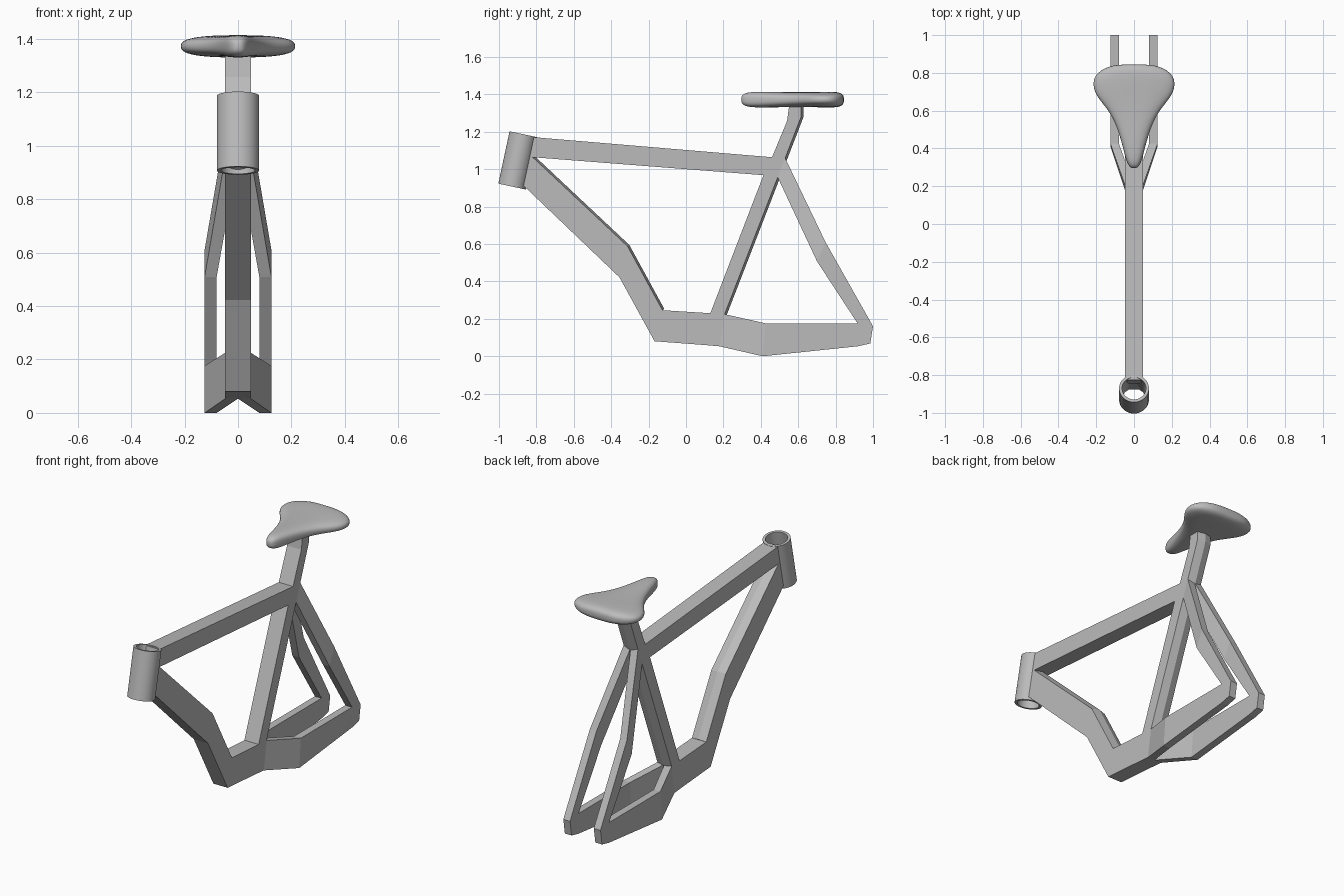
import bpy, bmesh, math
from mathutils import Vector

if "Cube" in bpy.data.objects:
    bpy.data.objects.remove(bpy.data.objects["Cube"])

grey = bpy.data.materials.new("plain_grey")
grey.use_nodes = True
colour = (0.5, 0.5, 0.5, 1)
grey.diffuse_color = colour
grey.node_tree.nodes["Principled BSDF"].inputs["Base Color"].default_value = colour

HALF = 0.048   # half width of the main tubes


def skin(name, rings, closed=False, smooth=None):
    """Bridge a list of equal rings of points into a mesh object."""
    bm = bmesh.new()
    loops = [[bm.verts.new(p) for p in ring] for ring in rings]
    n = len(loops[0])
    pairs = list(zip(loops, loops[1:]))
    if closed:
        pairs.append((loops[-1], loops[0]))
    else:
        bm.faces.new(loops[0])
        bm.faces.new(loops[-1])
    for a, b in pairs:
        for i in range(n):
            j = (i + 1) % n
            bm.faces.new((a[i], a[j], b[j], b[i]))
    bmesh.ops.recalc_face_normals(bm, faces=bm.faces)
    mesh = bpy.data.meshes.new(name)
    bm.to_mesh(mesh)
    bm.free()
    mesh.materials.append(grey)
    obj = bpy.data.objects.new(name, mesh)
    bpy.context.collection.objects.link(obj)
    if smooth:
        bpy.ops.object.select_all(action="DESELECT")
        obj.select_set(True)
        bpy.context.view_layer.objects.active = obj
        bpy.ops.object.shade_smooth_by_angle(angle=math.radians(smooth))
    return obj


def main_tube(name, stations, ridge=(0, 0)):
    """Flat-sided centre tube; the ridge offsets the middle of its rear face."""
    rings = []
    for a, b in stations:
        rings.append([(-HALF, *a), (HALF, *a), (HALF, *b),
                      (0, b[0] + ridge[0], b[1] + ridge[1]), (-HALF, *b)])
    return skin(name, rings)


def stay(name, stations):
    """Box section stay, built on the left and mirrored to the right."""
    rings = [[(x0, *a), (x1, *a), (x1, *b), (x0, *b)] for a, b, x0, x1 in stations]
    obj = skin(name, rings)
    obj.modifiers.new("mirror", "MIRROR")
    return obj


# Joints shared by several tubes
seat_joint_low, seat_joint_rear = (0.414, 0.968), (0.49, 0.957)
seat_joint_top, seat_joint_back = (0.46, 1.064), (0.53, 1.06)
crank_front, crank_rear, crank_base = (0.13, 0.23), (0.206, 0.225), (0.18, 0.053)
axle_top, axle_low, axle_back = (0.917, 0.176), (0.917, 0.053), (1.0, 0.16)

# Top tube
main_tube("top_tube", [((-0.825, 1.172), (-0.845, 1.066)),
                       (seat_joint_top, seat_joint_low)])

# Down tube running into the crank housing
main_tube("down_tube", [((-0.875, 0.918), (-0.835, 1.078)),
                        ((-0.356, 0.422), (-0.313, 0.588)),
                        ((-0.168, 0.08), (-0.126, 0.246))], (0.01, 0.007))
main_tube("crank_housing", [((-0.168, 0.08), (-0.126, 0.246)),
                            ((0.1, 0.06), crank_front),
                            (crank_base, crank_rear)])

# Seat tube and seat post
main_tube("seat_tube", [(crank_front, crank_rear),
                        (seat_joint_low, seat_joint_rear),
                        (seat_joint_top, seat_joint_back),
                        ((0.54, 1.257), (0.615, 1.28)),
                        ((0.553, 1.35), (0.615, 1.35))], (0.012, -0.004))

# Rear stays
stay("chain_stay", [(crank_rear, crank_base, 0, HALF),
                    ((0.425, 0.176), (0.41, 0.0), 0.08, 0.125),
                    (axle_top, axle_low, 0.08, 0.125),
                    (axle_back, (0.985, 0.068), 0.08, 0.125)])
stay("seat_stay", [(seat_joint_rear, seat_joint_back, 0, HALF),
                   ((0.70, 0.508), (0.746, 0.61), 0.08, 0.125),
                   (axle_top, axle_back, 0.08, 0.125)])

# Open head tube, tilted back
low, high = Vector((0, -0.93, 0.907)), Vector((0, -0.87, 1.187))
across = (high - low).normalized().cross(Vector((1, 0, 0)))


def circle(centre, scale, sides=40):
    angles = [2 * math.pi * i / sides for i in range(sides)]
    return [centre + scale * (Vector((0.079 * math.cos(t), 0, 0))
                              + across * 0.075 * math.sin(t)) for t in angles]


skin("head_tube", [circle(low, 1), circle(high, 1),
                   circle(high, 0.8), circle(low, 0.8)], closed=True, smooth=40)

# Saddle: rounded sections from nose to rear (y, half width, half height)
saddle = [(0.295, 0.01, 0.012), (0.303, 0.024, 0.027), (0.325, 0.037, 0.038),
          (0.37, 0.05, 0.042), (0.43, 0.065, 0.042), (0.50, 0.086, 0.041),
          (0.56, 0.112, 0.04), (0.61, 0.143, 0.04), (0.66, 0.185, 0.04),
          (0.70, 0.21, 0.041), (0.745, 0.219, 0.042), (0.785, 0.208, 0.042),
          (0.815, 0.175, 0.04), (0.835, 0.13, 0.031), (0.845, 0.08, 0.017)]


def rounded(v):
    return math.copysign(abs(v) ** 0.75, v)


sections = []
for y, w, h in saddle:
    angles = [2 * math.pi * i / 28 for i in range(28)]
    sections.append([(w * rounded(math.cos(t)), y, 1.372 + h * rounded(math.sin(t)))
                     for t in angles])
seat = skin("saddle", sections, smooth=80)
sub = seat.modifiers.new("soften", "SUBSURF")
sub.levels = sub.render_levels = 1
